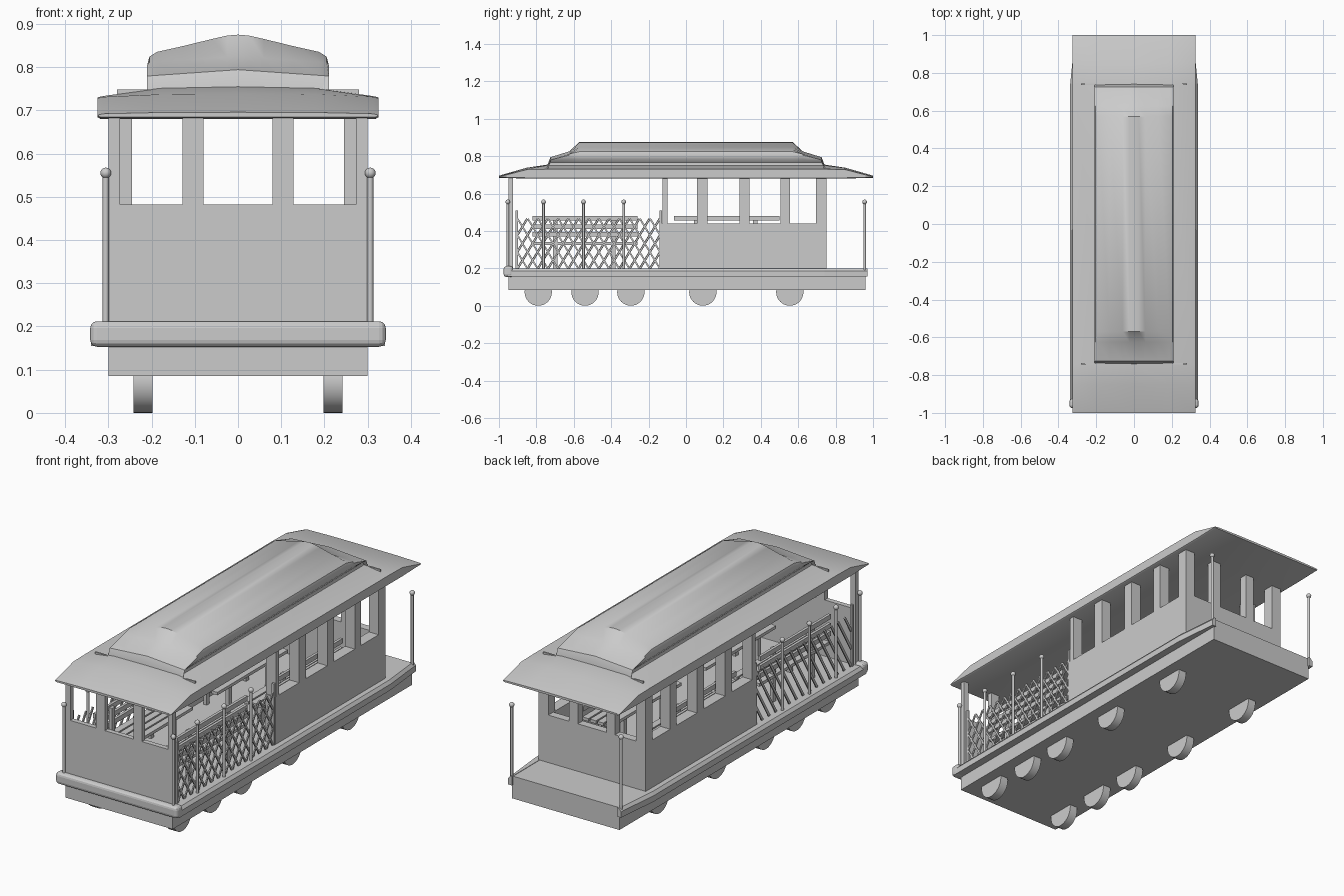
import bpy, bmesh, math
from mathutils import Vector, Matrix

if "Cube" in bpy.data.objects:
    bpy.data.objects.remove(bpy.data.objects["Cube"])


def finish(bm, name, smooth=False):
    bmesh.ops.recalc_face_normals(bm, faces=bm.faces[:])
    me = bpy.data.meshes.new(name)
    bm.to_mesh(me)
    bm.free()
    ob = bpy.data.objects.new(name, me)
    bpy.context.collection.objects.link(ob)
    if smooth:
        bpy.ops.object.select_all(action='DESELECT')
        ob.select_set(True)
        bpy.context.view_layer.objects.active = ob
        bpy.ops.object.shade_smooth_by_angle(angle=math.radians(35))
    return ob


def add_box(bm, x0, x1, y0, y1, z0, z1):
    m = Matrix.Translation(((x0 + x1) / 2, (y0 + y1) / 2, (z0 + z1) / 2))
    m = m @ Matrix.Diagonal((abs(x1 - x0), y1 - y0, z1 - z0, 1))
    bmesh.ops.create_cube(bm, size=1, matrix=m)


def boxes(name, items):
    bm = bmesh.new()
    for it in items:
        add_box(bm, *it)
    return finish(bm, name)


def loft(name, sections, smooth=True):
    """Skin closed rings of points, capping both ends."""
    bm = bmesh.new()
    rings = [[bm.verts.new(p) for p in s] for s in sections]
    n = len(rings[0])
    for a, b in zip(rings, rings[1:]):
        for i in range(n):
            j = (i + 1) % n
            bm.faces.new((a[i], a[j], b[j], b[i]))
    bm.faces.new(rings[0])
    bm.faces.new(rings[-1])
    return finish(bm, name, smooth)


def mirrored(half):
    return half + [(-x, z) for x, z in reversed(half) if x > 1e-6]


# Chassis and deck
boxes("chassis", [(-.30, .30, -.95, .96, .085, .155)])
boxes("deck", [(-.305, .305, -.95, .96, .155, .198)])

# Running boards, narrowing toward the rear
for s, side in ((1, "right"), (-1, "left")):
    loft(side + "_running_board",
         [[(s * .295, y, .155), (s * w, y, .155), (s * w, y, .185), (s * (w - .012), y, .2), (s * .295, y, .2)]
          for y, w in ((-.955, .34), (.74, .338), (.90, .322), (.97, .316))], False)

# Rounded front bumper
bumper = boxes("front_bumper", [(-.342, .342, -.975, -.925, .153, .212)])
bev = bumper.modifiers.new("round", 'BEVEL')
bev.width = .016
bev.segments = 3

# Wheels
bm = bmesh.new()
for y in (-.79, -.54, -.295, .09, .555):
    for x in (-.22, .22):
        m = Matrix.Translation((x, y, .073)) @ Matrix.Rotation(math.pi / 2, 4, 'Y')
        bmesh.ops.create_cone(bm, cap_ends=True, segments=32, radius1=.073, radius2=.073, depth=.044, matrix=m)
finish(bm, "wheels", True)

# End walls: sill panel with four window piers
PIERS = ((-.30, -.273), (-.128, -.08), (.08, .128), (.273, .30))
boxes("front_wall", [(-.30, .30, -.95, -.925, .2, .482)] +
      [(a, b, -.95, -.925, .482, .69) for a, b in PIERS])
boxes("rear_wall", [(-.245, .245, .71, .75, .2, .44)] +
      [(a, b, .71, .75, .44, .69) for a, b in PIERS[1:3]])

# Cabin side walls with window piers
for s, side in ((1, "right"), (-1, "left")):
    parts = [(s * .245, s * .30, -.13, .75, .2, .44)]
    for a, b in ((-.125, -.10), (.06, .115), (.285, .34), (.505, .555), (.695, .75)):
        parts.append((s * .245, s * .30, a, b, .44, .69))
    boxes(side + "_cabin_wall", parts)

# Main roof with end slopes
roof = []
for y, low, edge, rise in ((-1, .684, .692, .003), (-.85, .68, .731, .006), (-.74, .68, .733, .018),
                           (.74, .68, .733, .018), (.85, .68, .731, .006), (1, .684, .692, .003)):
    half = [(.318, low), (.325, low + .004), (.325, edge - .003), (.312, edge), (.18, edge + rise), (0, edge + rise * 1.2)]
    roof.append([(x, y, z) for x, z in mirrored(half)])
loft("main_roof", roof)

# Raised upper roof, capped lower toward its ends
profile = mirrored([(.20, .735), (.19, .752), (.191, .766), (.206, .784), (.210, .805), (.205, .824),
                    (.188, .835), (.13, .848), (.06, .865), (.025, .873), (0, .875)])
upper = []
for y, cap in ((-.74, .755), (-.725, .794), (-.625, .825), (-.57, .90),
               (.57, .90), (.625, .825), (.725, .794), (.74, .755)):
    upper.append([(x, y, min(z, cap - .07 * abs(x))) for x, z in profile])
loft("upper_roof", upper)
boxes("roof_trim", [(-.28, .28, y - .004, y + .004, .735, .748) for y in (-.74, .74)])

# Handrail posts with ball tops
bm = bmesh.new()
for x in (-.306, .306):
    for y in (-.953, -.762, -.548, -.333, .955):
        bmesh.ops.create_cone(bm, cap_ends=True, segments=12, radius1=.007, radius2=.007, depth=.36,
                              matrix=Matrix.Translation((x, y, .37)))
        bmesh.ops.create_uvsphere(bm, u_segments=16, v_segments=8, radius=.0125,
                                  matrix=Matrix.Translation((x, y, .555)))
finish(bm, "handrail_posts", True)


# Lattice fences on the open section
def add_bar(bm, x, a, b, width):
    a, b = Vector((x, *a)), Vector((x, *b))
    d = b - a
    if d.length < .02:
        return
    rot = d.to_track_quat('Z', 'X').to_matrix().to_4x4()
    m = Matrix.Translation((a + b) / 2) @ rot @ Matrix.Diagonal((.006, .006, d.length, 1))
    ret = bmesh.ops.create_cube(bm, size=1, matrix=m)
    n = d.cross(Vector((1, 0, 0))).normalized()
    for v in ret['verts']:
        v.co += n * (1 if (v.co - a).dot(n) > 0 else -1) * (width - .006) / 2


def lattice(name, x, leans, width):
    bm = bmesh.new()
    y0, y1, z0, z1, run = -.9, -.135, .2, .465, .16
    for lean in leans:
        for i in range(-3, 18):
            s = y0 + i * .0545
            lo, hi = max(s, y0), min(s + run, y1)
            if hi <= lo:
                continue
            t0, t1 = (lo - s) / run, (hi - s) / run
            if lean < 0:
                a, b = (lo, z1 - (z1 - z0) * t0), (hi, z1 - (z1 - z0) * t1)
            else:
                a, b = (lo, z0 + (z1 - z0) * t0), (hi, z0 + (z1 - z0) * t1)
            add_bar(bm, x, a, b, width)
    for y in (-.905, -.135):
        add_box(bm, x - .006, x + .006, y - .006, y + .006, .2, .51)
    return finish(bm, name)


lattice("right_lattice", .293, (1, -1), .009)
lattice("left_lattice", -.293, (1,), .012)


# Slatted benches along both sides
def bench(name, s, y0, y1):
    parts = [(s * .222, s * .236, y0, y1, z, z + .024) for z in (.37, .41, .455)]
    parts += [(s * x, s * (x + .034), y0, y1, .325, .34) for x in (.07, .112, .154, .196)]
    for y in (y0 + .12, y1 - .13):
        parts.append((s * .08, s * .10, y - .012, y + .012, .198, .325))
        parts.append((s * .205, s * .222, y - .012, y + .012, .198, .47))
    boxes(name, parts)


for s, side in ((1, "right"), (-1, "left")):
    bench(side + "_front_bench", s, -.82, -.26)
    bench(side + "_cabin_bench", s, -.065, .50)
